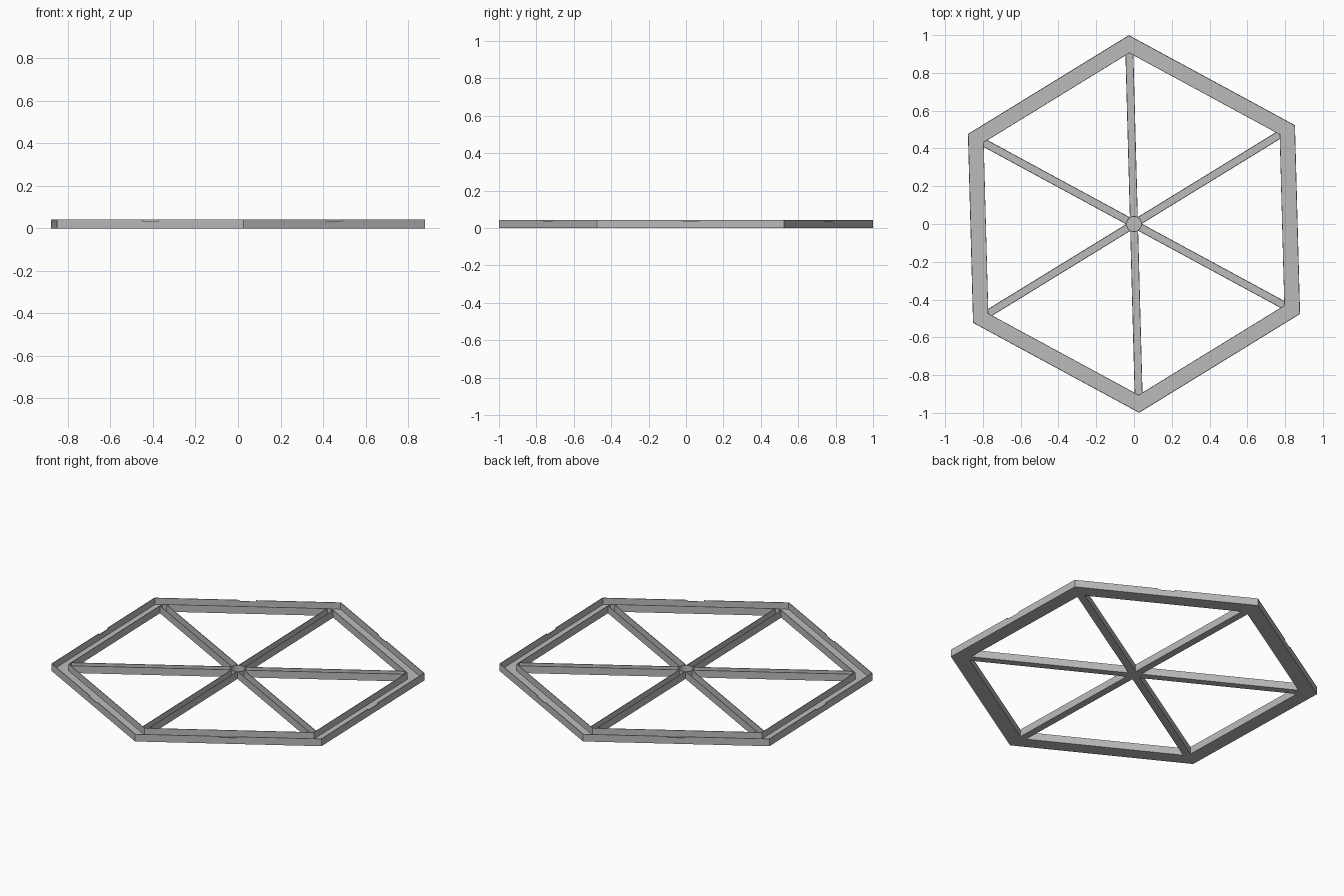
import bpy, bmesh, math
from mathutils import Vector, Matrix

if "Cube" in bpy.data.objects:
    bpy.data.objects.remove(bpy.data.objects["Cube"])

SIDES = 6
STEP = 2 * math.pi / SIDES
TURN = math.radians(91.55)      # direction of the first corner
H = 0.043                       # wall height
T = 0.004                       # sheet thickness
R_OUT, R_IN = 1.0, 0.905        # corner radii of the rim
SPOKE = 0.021                   # half width of a spoke
HUB = 0.042

grey = bpy.data.materials.new("plain grey")
grey.use_nodes = True
grey.diffuse_color = (0.5, 0.5, 0.5, 1)
grey.node_tree.nodes["Principled BSDF"].inputs["Base Color"].default_value = (0.5, 0.5, 0.5, 1)


def loft(bm, a, b):
    """Solid between two matching loops of points."""
    va, vb = ([bm.verts.new(p) for p in loop] for loop in (a, b))
    bm.faces.new(va[::-1])
    bm.faces.new(vb)
    for i in range(len(va)):
        j = (i + 1) % len(va)
        bm.faces.new((va[i], va[j], vb[j], vb[i]))


def prism(bm, plan, z0, z1):
    loft(bm, [Vector((x, y, z0)) for x, y in plan],
         [Vector((x, y, z1)) for x, y in plan])


def finish(bm, name, copies=SIDES, start=TURN):
    """Repeat the part around the centre and make an object of it."""
    source = bm.faces[:] + bm.edges[:] + bm.verts[:]
    for i in range(1, copies):
        new = bmesh.ops.duplicate(bm, geom=source)["geom"]
        verts = [g for g in new if isinstance(g, bmesh.types.BMVert)]
        bmesh.ops.rotate(bm, verts=verts, matrix=Matrix.Rotation(i * STEP, 3, 'Z'))
    bmesh.ops.rotate(bm, verts=bm.verts, matrix=Matrix.Rotation(start, 3, 'Z'))
    bmesh.ops.recalc_face_normals(bm, faces=bm.faces)
    mesh = bpy.data.meshes.new(name)
    bm.to_mesh(mesh)
    bm.free()
    mesh.materials.append(grey)
    obj = bpy.data.objects.new(name, mesh)
    bpy.context.collection.objects.link(obj)
    return obj


def side_plan(r0, r1):
    """Plan of one mitred hexagon side, facing +x."""
    c, s = math.cos(STEP / 2), math.sin(STEP / 2)
    return [(r0 * c, -r0 * s), (r1 * c, -r1 * s), (r1 * c, r1 * s), (r0 * c, r0 * s)]


# Rim floor
bm = bmesh.new()
prism(bm, side_plan(R_IN, R_OUT), 0, T)
finish(bm, "rim_floor", start=TURN + STEP / 2)

# Outer rim wall with a shallow notch in the middle of each side
bm = bmesh.new()
loops = []
for r in (R_OUT, R_OUT - T / math.cos(STEP / 2)):
    x, y = r * math.cos(STEP / 2), r * math.sin(STEP / 2)
    n, d = 0.045, 0.007
    profile = [(-y, 0), (y, 0), (y, H), (n, H), (n, H - d), (-n, H - d), (-n, H), (-y, H)]
    loops.append([Vector((x, u, z)) for u, z in profile])
loft(bm, *loops)
finish(bm, "rim_outer_wall", start=TURN + STEP / 2)

# Inner rim wall
bm = bmesh.new()
prism(bm, side_plan(R_IN, R_IN + T), 0, H)
finish(bm, "rim_inner_wall", start=TURN + STEP / 2)

# Spoke channels: pointed floor and two side walls
near = math.sqrt(HUB ** 2 - SPOKE ** 2)
far = R_IN - SPOKE * math.tan(STEP / 2)
bm = bmesh.new()
prism(bm, [(near, -SPOKE), (far, -SPOKE), (R_IN, 0), (far, SPOKE), (near, SPOKE)], 0, T)
for side in (-1, 1):
    a, b = side * SPOKE, side * (SPOKE - T)
    prism(bm, [(near, a), (far, a), (far, b), (near, b)], 0, H)
finish(bm, "spokes")


def circle(r, n=32):
    return [(r * math.cos(2 * math.pi * i / n), r * math.sin(2 * math.pi * i / n)) for i in range(n)]


# Round hub: floor disc and thin ring wall
bm = bmesh.new()
prism(bm, circle(HUB - T / 2), 0, T)
finish(bm, "hub_floor", copies=1)

bm = bmesh.new()
outer, inner = circle(HUB), circle(HUB - T)
for i in range(len(outer)):
    j = (i + 1) % len(outer)
    prism(bm, [inner[i], outer[i], outer[j], inner[j]], 0, H)
bmesh.ops.remove_doubles(bm, verts=bm.verts, dist=1e-5)
finish(bm, "hub_ring", copies=1)
